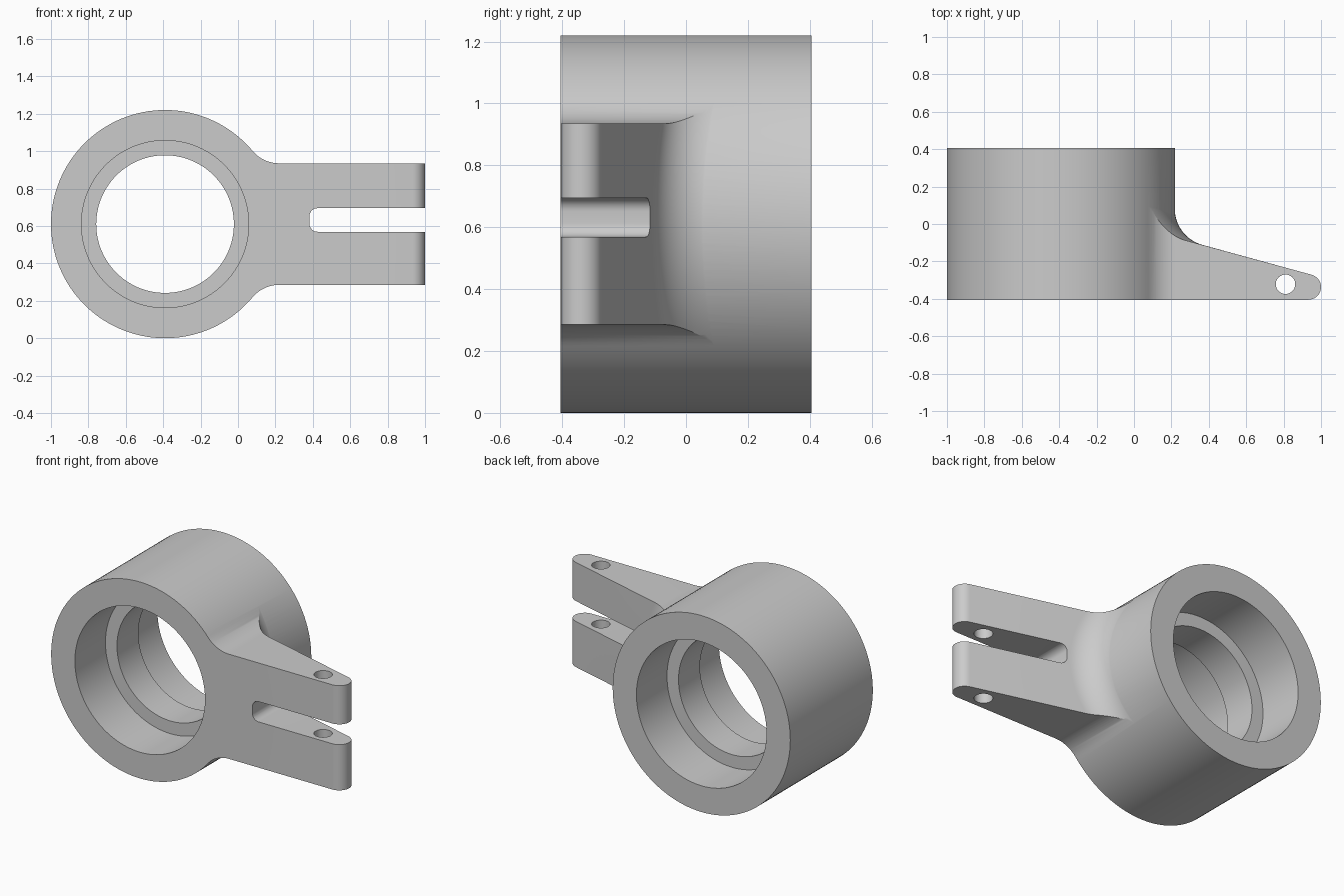
import bpy, bmesh
from math import sin, cos, tan, radians, sqrt, asin, pi

if "Cube" in bpy.data.objects:
    bpy.data.objects.remove(bpy.data.objects["Cube"], do_unlink=True)

CX, CZ = -0.39, 0.61        # ring axis
R, HALF = 0.61, 0.405       # ring radius and half depth
ARM = 0.325                 # arm half height
SLOPE = radians(15)

grey = bpy.data.materials.new("plain grey")
grey.use_nodes = True
colour = (0.6, 0.6, 0.6, 1)
grey.diffuse_color = colour
grey.node_tree.nodes["Principled BSDF"].inputs["Base Color"].default_value = colour


def loft(name, loops):
    """Skin a stack of equal-length closed loops and cap both ends."""
    bm = bmesh.new()
    rows = [[bm.verts.new(p) for p in loop] for loop in loops]
    n = len(rows[0])
    for a, b in zip(rows, rows[1:]):
        for i in range(n):
            j = (i + 1) % n
            bm.faces.new((a[i], a[j], b[j], b[i]))
    bm.faces.new(rows[0])
    bm.faces.new(rows[-1])
    bmesh.ops.recalc_face_normals(bm, faces=bm.faces)
    mesh = bpy.data.meshes.new(name)
    bm.to_mesh(mesh)
    bm.free()
    mesh.materials.append(grey)
    obj = bpy.data.objects.new(name, mesh)
    bpy.context.collection.objects.link(obj)
    return obj


def arc(cx, cy, r, a0, a1, steps):
    angles = [radians(a0 + (a1 - a0) * i / steps) for i in range(steps + 1)]
    return [(cx + r * cos(a), cy + r * sin(a)) for a in angles]


def prism_y(name, outline, y0, y1):
    return loft(name, [[(x, y, z) for x, z in outline] for y in (y0, y1)])


def turned(name, stations):
    """Round solid about the ring axis from (radius, y) stations."""
    return loft(name, [[(x, y, z) for x, z in arc(CX, CZ, r, 0, 360, 128)[:-1]]
                       for r, y in stations])


def combine(target, tool, operation):
    mod = target.modifiers.new(operation, "BOOLEAN")
    mod.operation, mod.solver, mod.object = operation, "EXACT", tool
    bpy.context.view_layer.objects.active = target
    bpy.ops.object.modifier_apply(modifier=mod.name)
    bpy.data.objects.remove(tool, do_unlink=True)


# Tapered arm: plan sections whose back fillet follows the round ring
def arm_section(z):
    xc = CX + sqrt(R * R - (z - CZ) ** 2) - 0.002
    r = 0.2
    corner_y = -0.11 - tan(SLOPE) * (xc - 0.36)
    centre_y = corner_y + r * tan((pi / 2 - SLOPE) / 2)
    outline = [(xc - 0.1, -HALF), (xc - 0.1, centre_y)]
    outline += arc(xc + r, centre_y, r, 180, 255, 16)
    outline += arc(0.932, -HALF + 0.068, 0.068, 75, -90, 18)
    return [(x, y, z) for x, y in outline]


arm = loft("arm", [arm_section(CZ - 0.42 + 0.84 * i / 40) for i in range(41)])

# Front outline of the arm, flaring into the ring
f = 0.187
fx = sqrt((R + f) ** 2 - (ARM + f) ** 2)
angle = asin((ARM + f) / (R + f))
upper = [(0.5 * cos(angle), 0.5 * sin(angle))]
upper += arc(fx, ARM + f, f, 180 + angle * 180 / pi, 270, 12)
upper.append((1.6, ARM))
outline = upper + [(x, -z) for x, z in reversed(upper)]
combine(arm, prism_y("arm_outline", [(CX + x, CZ + z) for x, z in outline], -0.6, 0.6),
        "INTERSECT")

# Ring joined with the arm
bracket = turned("ring_bracket", [(R, -HALF), (R, HALF)])
combine(bracket, arm, "UNION")

# Stepped bore with an inner lip
combine(bracket, turned("bore", [(0.447, -0.6), (0.447, -0.105), (0.368, -0.105),
                                 (0.368, 0.105), (0.447, 0.105), (0.447, 0.6)]),
        "DIFFERENCE")

# Fork slot with rounded inner corners
slot = arc(0.425, 0.652, 0.043, 90, 180, 8) + arc(0.425, 0.612, 0.043, 180, 270, 8)
slot += [(1.2, 0.569), (1.2, 0.695)]
combine(bracket, prism_y("slot", slot, -0.6, 0.6), "DIFFERENCE")

# Pin hole through both fork prongs
hole = arc(0.81, -0.322, 0.052, 0, 360, 40)[:-1]
combine(bracket, loft("pin_hole", [[(x, y, z) for x, y in hole] for z in (0, 1.3)]),
        "DIFFERENCE")

# Smooth rounds, crisp edges
bpy.ops.object.select_all(action="DESELECT")
bracket.select_set(True)
bpy.context.view_layer.objects.active = bracket
bpy.ops.object.shade_smooth_by_angle(angle=radians(25))
